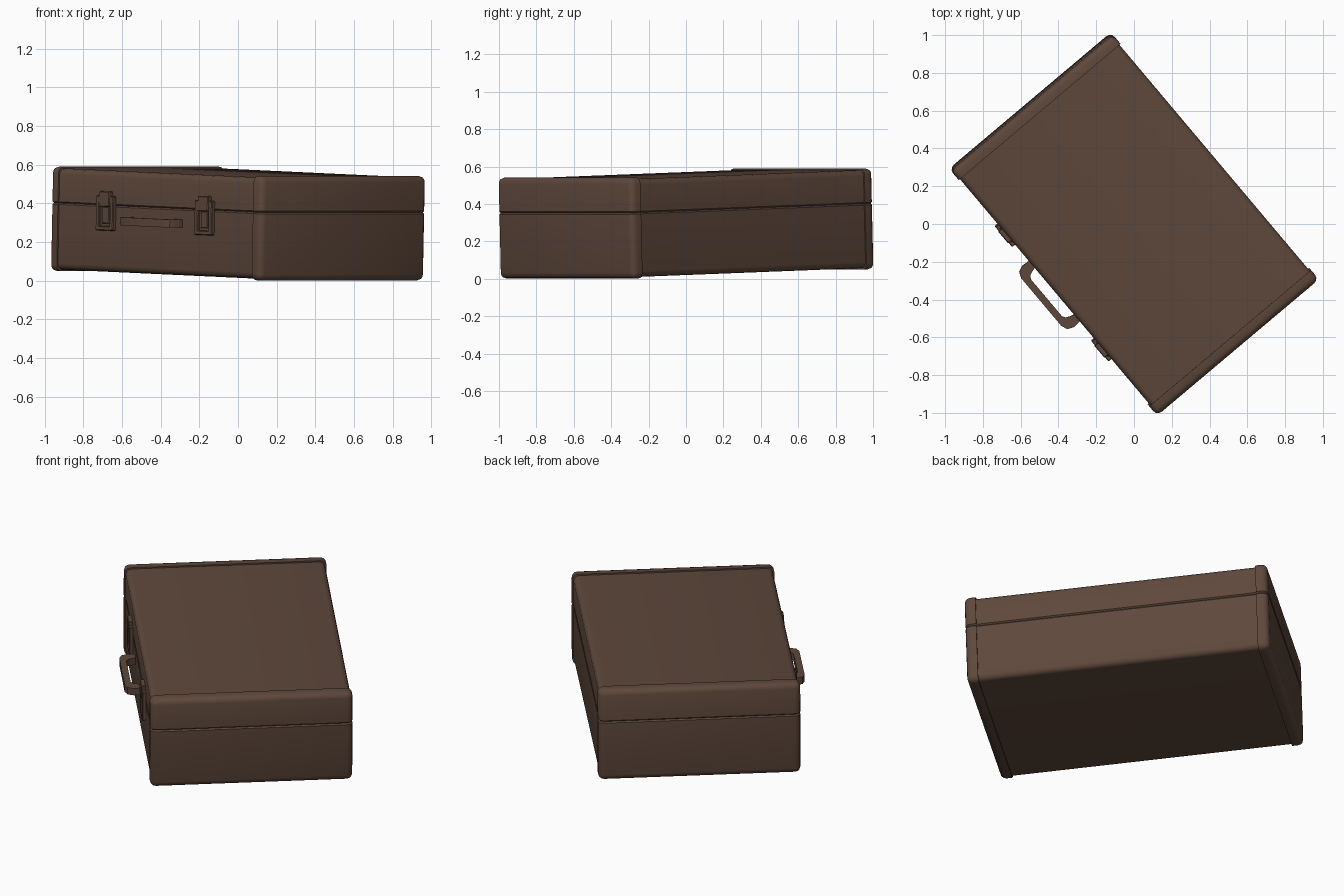
import bpy, bmesh, math
from mathutils import Matrix, Vector

if "Cube" in bpy.data.objects:
    bpy.data.objects.remove(bpy.data.objects["Cube"])

L, W, H = 0.848, 0.56, 0.54      # half length, half width, full height
SEAM, CAP = 0.352, 0.783         # lid split height, where end caps start
INSET = 0.008                    # body sits slightly inside the caps

brown = bpy.data.materials.new("brown_leather")
brown.diffuse_color = (0.112, 0.064, 0.044, 1)
brown.use_nodes = True
brown.node_tree.nodes["Principled BSDF"].inputs["Base Color"].default_value = brown.diffuse_color

# Case is turned about z and leans slightly along its length
POSE = (Matrix.Translation((0, 0, 0.026))
        @ Matrix.Rotation(math.radians(-49.9), 4, 'Z')
        @ Matrix.Translation((0, 0, H / 2))
        @ Matrix.Rotation(0.03, 4, 'Y')
        @ Matrix.Translation((0, 0, -H / 2)))


def finish(bm, name):
    bmesh.ops.recalc_face_normals(bm, faces=bm.faces)
    me = bpy.data.meshes.new(name)
    bm.to_mesh(me)
    bm.free()
    me.materials.append(brown)
    ob = bpy.data.objects.new(name, me)
    bpy.context.collection.objects.link(ob)
    ob.matrix_world = POSE
    bpy.ops.object.select_all(action='DESELECT')
    ob.select_set(True)
    bpy.context.view_layer.objects.active = ob
    bpy.ops.object.shade_smooth_by_angle(angle=math.radians(35))
    return ob


def add_box(bm, lo, hi):
    lo, hi = Vector(lo), Vector(hi)
    m = Matrix.Translation((lo + hi) / 2) @ Matrix.Diagonal((*(hi - lo), 1))
    return bmesh.ops.create_cube(bm, size=1, matrix=m)["verts"]


def bevel(bm, size, segs, test):
    edges = [e for e in bm.edges if test([v.co for v in e.verts])]
    bmesh.ops.bevel(bm, geom=edges, offset=size, segments=segs,
                    profile=0.5, affect='EDGES', clamp_overlap=True)


def on(pts, axis, val):
    return all(abs(p[axis] - val) < 1e-4 for p in pts)


def shell(name, lo, hi, seam_z, open_xs):
    """Rounded case section: flat where it meets its neighbours, fine lip at the seam."""
    bm = bmesh.new()
    add_box(bm, lo, hi)
    bevel(bm, 0.032, 3, lambda p: not on(p, 2, seam_z)
          and not any(on(p, 0, x) for x in open_xs))
    bevel(bm, 0.007, 1, lambda p: on(p, 2, seam_z)
          and not any(on(p, 0, x) for x in open_xs))
    return finish(bm, name)


# Base and lid, each with a middle section and two raised end caps
for part, z0, z1, seam in (("base", 0, SEAM, SEAM), ("lid", SEAM, H, SEAM)):
    i0 = INSET if part == "base" else 0
    i1 = INSET if part == "lid" else 0
    c = CAP + 0.005
    shell(part + "_body", (-c, -W + INSET, z0 + i0), (c, W - INSET, z1 - i1),
          seam, (-c, c))
    shell(part + "_cap_left", (-L, -W, z0), (-CAP, W, z1), seam, (-CAP,))
    shell(part + "_cap_right", (CAP, -W, z0), (L, W, z1), seam, (CAP,))

# Carry handle: mirrored outline swept as a band
half = [((0.208, -0.54), (0.165, -0.54)), ((0.212, -0.595), (0.155, -0.575)),
        ((0.198, -0.628), (0.146, -0.595)), ((0.165, -0.642), (0.128, -0.606))]
path = half + [((-a[0], a[1]), (-b[0], b[1])) for a, b in reversed(half)]
bm = bmesh.new()
rings = [[bm.verts.new((x, y, z)) for (x, y), z in
          ((o, 0.255), (i, 0.255), (i, 0.297), (o, 0.297))] for o, i in path]
for a, b in zip(rings, rings[1:]):
    for k in range(4):
        bm.faces.new((a[k], a[(k + 1) % 4], b[(k + 1) % 4], b[k]))
bm.faces.new(rings[0])
bm.faces.new(rings[-1])
finish(bm, "handle")

# Two latches: back plate, rectangular loop and a hook over the seam
face = -W + INSET + 0.004
for name, u in (("latch_left", -0.396), ("latch_right", 0.396)):
    bm = bmesh.new()
    add_box(bm, (u - 0.050, face - 0.010, 0.225), (u + 0.050, face, 0.405))
    for s in (-1, 1):
        xs = sorted((u + s * 0.042, u + s * 0.070))
        add_box(bm, (xs[0], face - 0.024, 0.222), (xs[1], face, 0.400))
    add_box(bm, (u - 0.070, face - 0.024, 0.222), (u + 0.070, face, 0.245))
    add_box(bm, (u - 0.070, face - 0.024, 0.365), (u + 0.070, face, 0.400))
    add_box(bm, (u - 0.042, face - 0.028, 0.345), (u + 0.042, face, 0.424))
    add_box(bm, (u - 0.028, face - 0.016, 0.258), (u + 0.028, face, 0.345))
    bevel(bm, 0.004, 1, lambda p: True)
    finish(bm, name)
